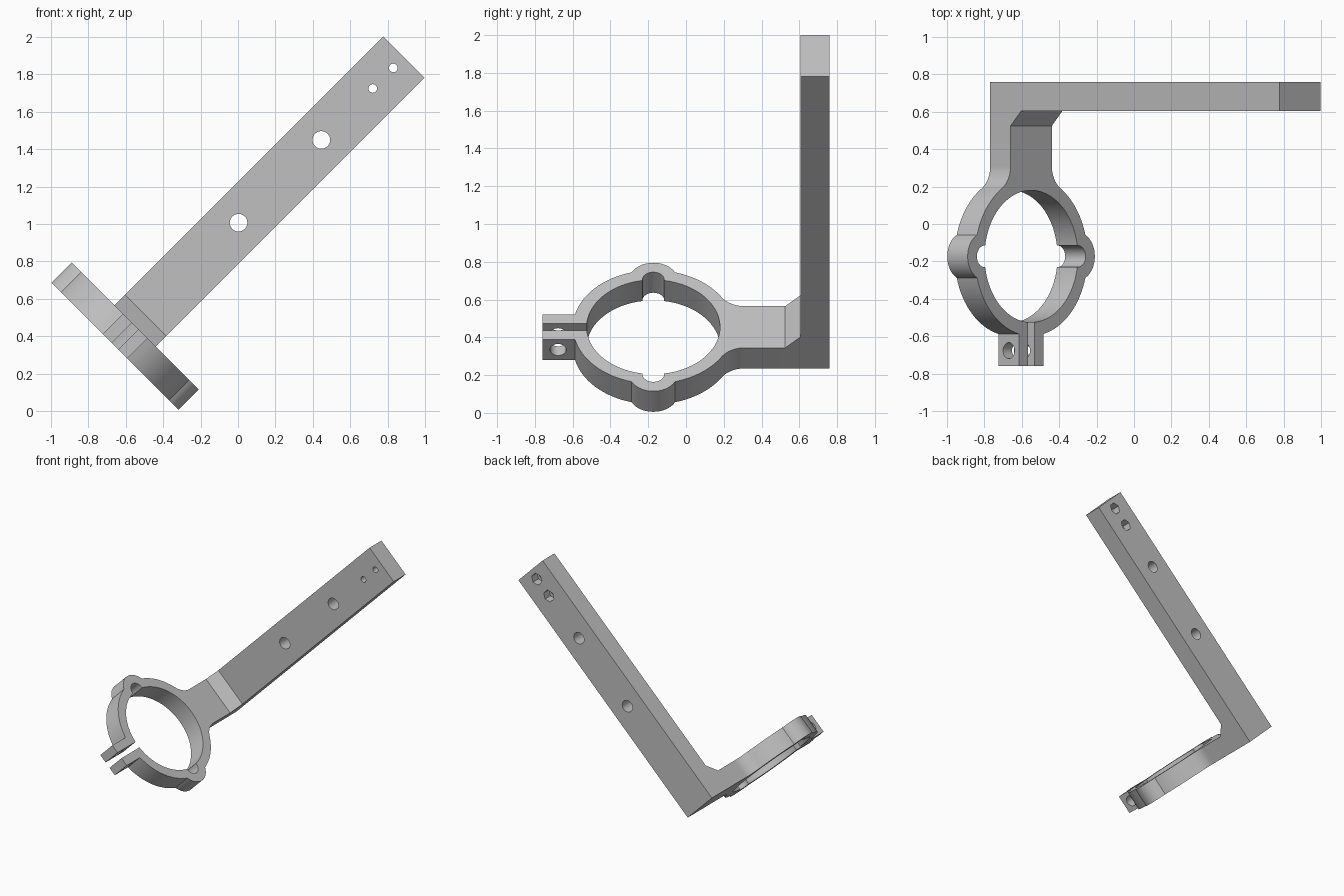
import bpy, bmesh
from math import sin, cos, acos, atan2, degrees, radians, sqrt, pi
from mathutils import Matrix

if "Cube" in bpy.data.objects:
    bpy.data.objects.remove(bpy.data.objects["Cube"], do_unlink=True)

# Working frame: X across the arm, Y depth, Z along the arm; tilted 45 degrees at the end
MID = -0.71                   # arm centre line
LOW, TOP = -0.221, -0.067     # clamp bottom and top
RING_Y, OUTER, INNER = -0.173, 0.425, 0.353
BOSS, NOTCH, FILLET = 0.128, 0.058, 0.143
HALF, TAB, SLIT = 0.156, 0.093, 0.025
JOIN, FRONT, BACK, END = 0.525, 0.605, 0.76, 1.965

grey = bpy.data.materials.new("grey plastic")
grey.use_nodes = True
grey.diffuse_color = (0.53, 0.53, 0.53, 1)
grey.node_tree.nodes["Principled BSDF"].inputs["Base Color"].default_value = grey.diffuse_color


def prism(name, points, direction):
    """Extrude a closed outline of 3D points."""
    bm = bmesh.new()
    face = bm.faces.new([bm.verts.new(p) for p in points])
    side = bmesh.ops.extrude_face_region(bm, geom=[face])
    bmesh.ops.translate(bm, vec=direction,
                        verts=[g for g in side["geom"] if isinstance(g, bmesh.types.BMVert)])
    bmesh.ops.recalc_face_normals(bm, faces=bm.faces)
    mesh = bpy.data.meshes.new(name)
    bm.to_mesh(mesh)
    bm.free()
    mesh.materials.append(grey)
    ob = bpy.data.objects.new(name, mesh)
    bpy.context.collection.objects.link(ob)
    return ob


def combine(target, other, operation):
    """Apply a boolean and remove the helper."""
    mod = target.modifiers.new("combine", "BOOLEAN")
    mod.operation, mod.solver, mod.object = operation, "EXACT", other
    bpy.context.view_layer.objects.active = target
    bpy.ops.object.modifier_apply(modifier=mod.name)
    bpy.data.objects.remove(other, do_unlink=True)


def arc(cx, cy, r, start, stop, n):
    return [(cx + r * cos(a), cy + r * sin(a))
            for a in (start + (stop - start) * i / n for i in range(n + 1))]


def drill(target, x, z, radius, y0, y1, sides=32):
    """Hole along the depth of the arm."""
    ring = [(px, y0, pz) for px, pz in arc(x, z, radius, 0, 2 * pi, sides)[:-1]]
    combine(target, prism("hole_cutter", ring, (0, y1 - y0, 0)), "DIFFERENCE")


# Clamp: half outline around the ring centre, then mirrored
fx = HALF + FILLET
fy = sqrt((OUTER + FILLET) ** 2 - fx ** 2)
neck_angle = atan2(fy, fx)
bx = (OUTER ** 2 - BOSS ** 2 + INNER ** 2) / (2 * INNER)
boss_angle = acos(bx / OUTER)
boss_sweep = atan2(OUTER * sin(boss_angle), bx - INNER)
nx = INNER - NOTCH ** 2 / (2 * INNER)
notch_angle = acos(nx / INNER)
notch_sweep = atan2(INNER * sin(notch_angle), nx - INNER)

half = [(HALF, JOIN - RING_Y)]
half += arc(fx, fy, FILLET, pi, pi + neck_angle, 10)
half += arc(0, 0, OUTER, neck_angle, boss_angle, 12)[1:]
half += arc(INNER, 0, BOSS, boss_sweep, -boss_sweep, 16)[1:]
half += arc(0, 0, OUTER, -boss_angle, -acos(TAB / OUTER), 16)[1:]
half += [(TAB, -BACK - RING_Y), (SLIT, -BACK - RING_Y)]
half += arc(0, 0, INNER, -acos(SLIT / INNER), -notch_angle, 20)
half += arc(INNER, 0, NOTCH, -notch_sweep, notch_sweep, 14)[1:]
half += arc(0, 0, INNER, notch_angle, pi / 2, 20)[1:]
outline = half + [(-x, y) for x, y in reversed(half[:-1])]
clamp = prism("ring_clamp", [(MID + x, RING_Y + y, LOW) for x, y in outline], (0, 0, TOP - LOW))

# Screw hole across both clamp tabs
screw = [(MID - 0.2, y, z) for y, z in arc(-0.677, (LOW + TOP) / 2, 0.043, 0, 2 * pi, 32)[:-1]]
combine(clamp, prism("screw_cutter", screw, (0.4, 0, 0)), "DIFFERENCE")

# Long arm with chamfered inner corner
profile = [(JOIN, LOW), (BACK, LOW), (BACK, END), (FRONT, END),
           (FRONT, TOP + FRONT - JOIN), (JOIN, TOP)]
bracket = prism("bracket_arm", [(MID - HALF, y, z) for y, z in profile], (2 * HALF, 0, 0))
for z in (0.714, 1.34):
    drill(bracket, MID, z, 0.047, FRONT - 0.1, BACK + 0.1)
# Small bolt holes with hexagonal nut pockets at the back
for z in (1.729, 1.884):
    drill(bracket, MID, z, 0.023, FRONT - 0.1, BACK + 0.1, 24)
    drill(bracket, MID, z, 0.048, BACK - 0.07, BACK + 0.1, 6)

# Join into one solid, tilt, and shade
combine(bracket, clamp, "UNION")
bracket.name = "clamp_bracket"
bracket.data.transform(Matrix.Rotation(radians(45), 4, "Y"))
bpy.ops.object.select_all(action="DESELECT")
bracket.select_set(True)
bpy.context.view_layer.objects.active = bracket
bpy.ops.object.shade_smooth_by_angle(angle=radians(30))
